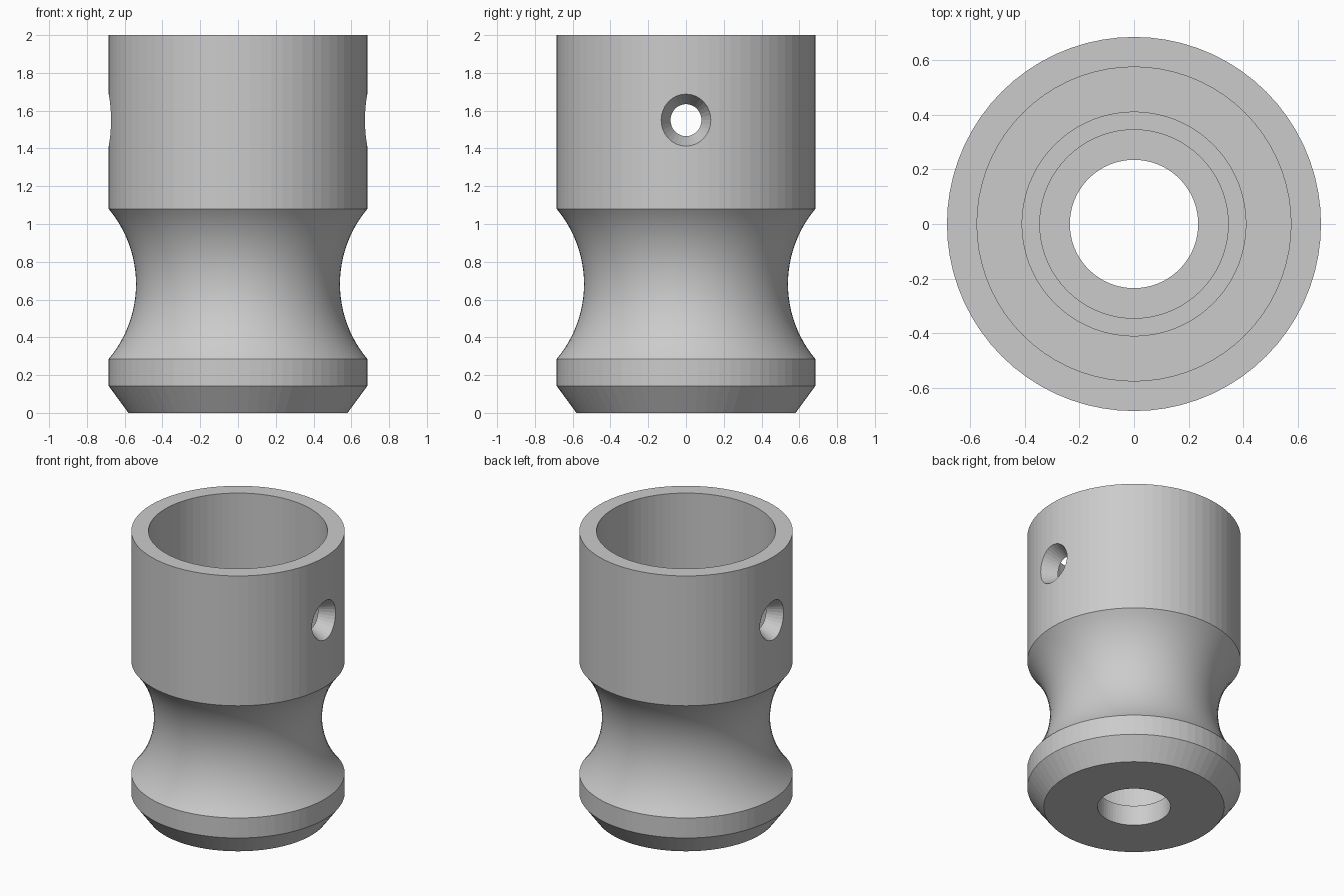
import bpy, bmesh, math
from mathutils import Matrix

cube = bpy.data.objects.get("Cube")
if cube:
    bpy.data.objects.remove(cube, do_unlink=True)

SEGMENTS = 72
RADIUS = 0.685

grey = bpy.data.materials.new("grey")
grey.use_nodes = True
colour = (0.6, 0.6, 0.6, 1)
grey.diffuse_color = colour
grey.node_tree.nodes["Principled BSDF"].inputs["Base Color"].default_value = colour


def add_object(name, bm):
    bmesh.ops.recalc_face_normals(bm, faces=bm.faces)
    mesh = bpy.data.meshes.new(name)
    bm.to_mesh(mesh)
    bm.free()
    mesh.materials.append(grey)
    obj = bpy.data.objects.new(name, mesh)
    bpy.context.collection.objects.link(obj)
    return obj


# Waist: a circular arc cut into the outer wall
waist_low, waist_high, waist_radius = 0.285, 1.08, 0.54
half = (waist_high - waist_low) / 2
sag = RADIUS - waist_radius
arc_radius = (half ** 2 + sag ** 2) / (2 * sag)
sweep = math.asin(half / arc_radius)
STEPS = 24
waist = []
for i in range(STEPS + 1):
    a = sweep * (2 * i / STEPS - 1)
    waist.append((waist_radius + arc_radius * (1 - math.cos(a)),
                  waist_low + half + arc_radius * math.sin(a)))

# Closed section: bevelled foot, waist, collar, then the stepped bore
foot = [(0.235, 0), (0.58, 0), (RADIUS, 0.143)]
bore = [(RADIUS, 2), (0.575, 2), (0.575, 1.14), (0.41, 1.14),
        (0.41, 0.43), (0.345, 0.43), (0.345, 0.143), (0.235, 0.143)]
section = foot + waist + bore

bm = bmesh.new()
rings = []
for r, z in section:
    rings.append([bm.verts.new((r * math.cos(t), r * math.sin(t), z))
                  for t in (math.tau * k / SEGMENTS for k in range(SEGMENTS))])
for i, ring in enumerate(rings):
    above = rings[(i + 1) % len(rings)]
    in_waist = len(foot) <= i < len(foot) + STEPS
    for k in range(SEGMENTS):
        n = (k + 1) % SEGMENTS
        face = bm.faces.new((ring[k], ring[n], above[n], above[k]))
        face.smooth = in_waist
body = add_object("knob_body", bm)

# Tapered cross holes through both sides of the collar
bm = bmesh.new()
for side in (-1, 1):
    place = (Matrix.Translation((side * 0.625, 0, 1.55))
             @ Matrix.Rotation(side * math.pi / 2, 4, 'Y'))
    bmesh.ops.create_cone(bm, cap_ends=True, segments=32, radius1=0.025,
                          radius2=0.193, depth=0.35, matrix=place)
cutter = add_object("hole_cutter", bm)
cutter.hide_render = True

cut = body.modifiers.new("cross_holes", 'BOOLEAN')
cut.operation = 'DIFFERENCE'
cut.solver = 'EXACT'
cut.object = cutter
bpy.context.view_layer.objects.active = body
bpy.ops.object.modifier_apply(modifier=cut.name)
bpy.data.objects.remove(cutter, do_unlink=True)
